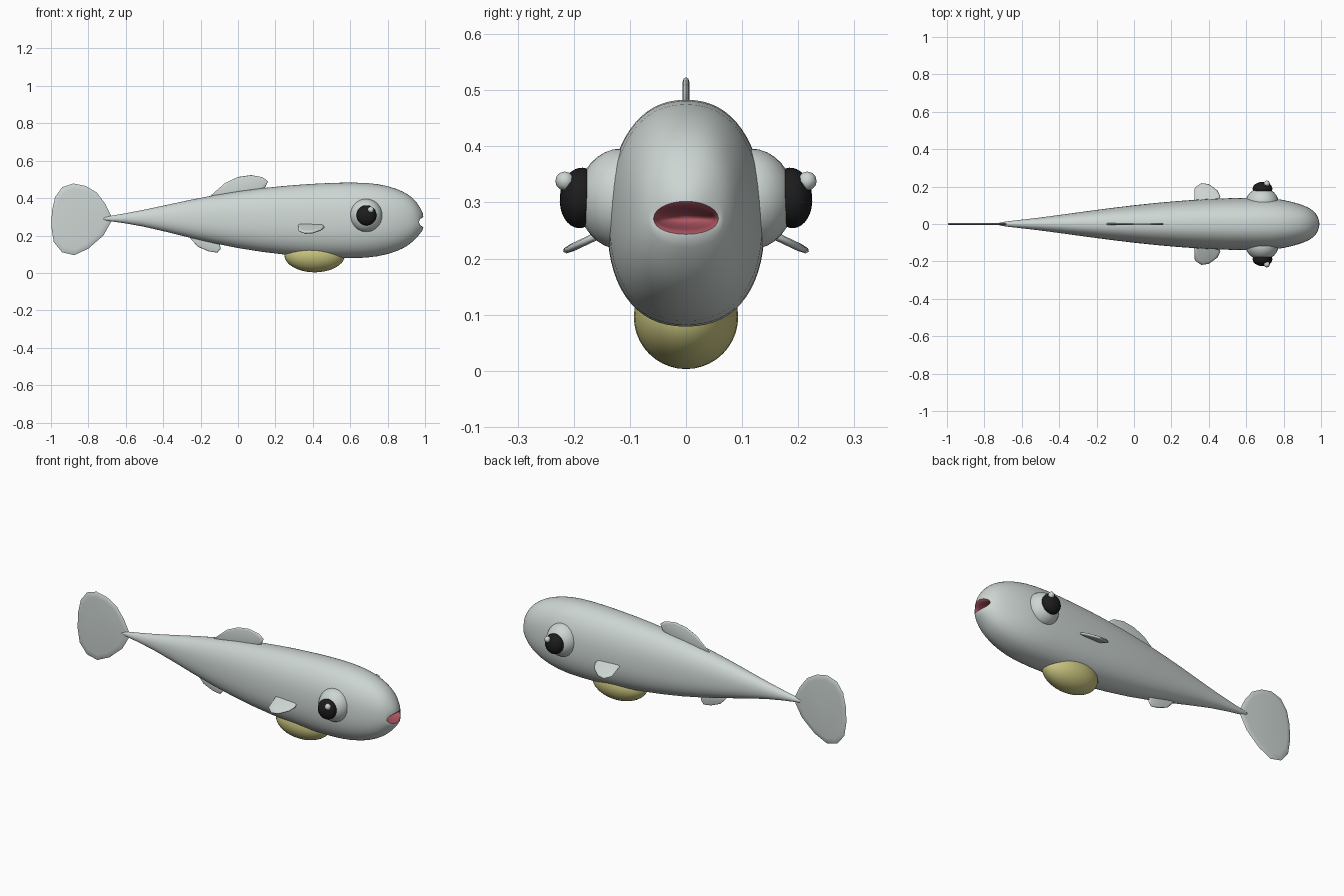
import bpy, bmesh, math
from mathutils import Matrix, Vector

if "Cube" in bpy.data.objects:
    bpy.data.objects.remove(bpy.data.objects["Cube"])


def material(name, rgb):
    m = bpy.data.materials.new(name)
    m.use_nodes = True
    color = (*rgb, 1)
    m.diffuse_color = color
    m.node_tree.nodes["Principled BSDF"].inputs["Base Color"].default_value = color
    return m


skin = material("pale grey", (0.61, 0.67, 0.65))
pink = material("mouth pink", (0.42, 0.09, 0.12))
yellow = material("belly yellow", (0.60, 0.57, 0.22))
black = material("pupil black", (0.012, 0.012, 0.012))


def finish(bm, name, mats, angle=60):
    bmesh.ops.recalc_face_normals(bm, faces=bm.faces)
    mesh = bpy.data.meshes.new(name)
    bm.to_mesh(mesh)
    bm.free()
    for m in mats:
        mesh.materials.append(m)
    ob = bpy.data.objects.new(name, mesh)
    bpy.context.collection.objects.link(ob)
    bpy.ops.object.select_all(action="DESELECT")
    ob.select_set(True)
    bpy.context.view_layer.objects.active = ob
    bpy.ops.object.shade_smooth_by_angle(angle=math.radians(angle))
    return ob


def bridge(bm, a, b):
    n = len(a)
    return [bm.faces.new((a[i], a[(i + 1) % n], b[(i + 1) % n], b[i])) for i in range(n)]


def ellipsoid(name, mat, loc, size, segs=24, rings=16, turn=None):
    bm = bmesh.new()
    bmesh.ops.create_uvsphere(bm, u_segments=segs, v_segments=rings, radius=1)
    m = Matrix.Translation(loc) @ (turn or Matrix()) @ Matrix.Diagonal((*size, 1))
    bmesh.ops.transform(bm, matrix=m, verts=bm.verts)
    return finish(bm, name, [mat])


def fin(name, outline, thick, matrix, inset=0.84):
    """Thin plate with a sharp rim and a raised flat middle on both sides."""
    bm = bmesh.new()
    pts = [Vector((u, v, 0)) for u, v in outline]
    mid = sum(pts, Vector()) / len(pts)
    rim = [bm.verts.new(p) for p in pts]
    for s in (-1, 1):
        slope = [bm.verts.new(mid + (p - mid) * 0.95 + Vector((0, 0, s * thick * 0.7))) for p in pts]
        face = [bm.verts.new(mid + (p - mid) * inset + Vector((0, 0, s * thick))) for p in pts]
        bridge(bm, rim, slope)
        bridge(bm, slope, face)
        bm.faces.new(face)
    bmesh.ops.transform(bm, matrix=matrix, verts=bm.verts)
    return finish(bm, name, [skin])


# Body: rings of (x, top, bottom, half width, backward bend at the sides)
stations = [
    (-0.725, .297, .283, .006, 0), (-0.70, .302, .278, .013, 0),
    (-0.52, .332, .255, .031, 0), (-0.26, .392, .187, .068, 0),
    (0, .440, .128, .102, 0), (.25, .468, .095, .126, 0),
    (.45, .481, .080, .137, 0), (.62, .486, .075, .142, 0),
    (.75, .479, .085, .139, 0), (.85, .452, .113, .119, 0),
    (.915, .419, .148, .097, 0), (.955, .381, .186, .081, .01),
    (.984, .334, .222, .067, .022), (.997, .297, .246, .057, .024),
    (.975, .290, .252, .053, .022), (.94, .285, .256, .045, .01),
    (.91, .277, .265, .02, 0),
]
SKIN_SPANS = 13
SEGS = 32


def powered(v, e):
    return math.copysign(abs(v) ** e, v)


bm = bmesh.new()
rings = []
for x, top, bottom, half, bend in stations:
    ring = []
    for i in range(SEGS):
        a = math.tau * i / SEGS
        e = 0.87 if half > 0.06 else 1
        c, s = powered(math.cos(a), e), powered(math.sin(a), e)
        y = half * c * (1 - 0.05 * s)
        z = (top + bottom) / 2 + (top - bottom) / 2 * s
        ring.append(bm.verts.new((x - bend * c * c, y, z)))
    rings.append(ring)
for k in range(len(rings) - 1):
    for f in bridge(bm, rings[k], rings[k + 1]):
        f.material_index = int(k >= SKIN_SPANS)
bm.faces.new(rings[0])
bm.faces.new(rings[-1]).material_index = 1
body = finish(bm, "body", [skin, pink], 80)
sub = body.modifiers.new("smooth", "SUBSURF")
sub.levels = sub.render_levels = 1

# Yellow belly sac
ellipsoid("belly_sac", yellow, (.41, 0, .096), (.162, .093, .093), 32, 20)

# Fins standing in the middle plane
upright = Matrix.Rotation(math.pi / 2, 4, "X")
tail = [(-.68, .31), (-.71, .37), (-.755, .43), (-.815, .465), (-.88, .478),
        (-.94, .458), (-.978, .405), (-.995, .33), (-.998, .245), (-.985, .165),
        (-.94, .11), (-.875, .095), (-.80, .13), (-.72, .20), (-.68, .27)]
fin("tail_fin", tail, .006, upright)
dorsal = [(-.15, .41), (-.07, .48), (0, .513), (.07, .523), (.13, .512),
          (.16, .49), (.145, .455), (.05, .41)]
fin("dorsal_fin", dorsal, .006, upright)
anal = [(-.255, .185), (-.215, .14), (-.155, .115), (-.11, .108), (-.092, .13),
        (-.10, .16), (-.16, .20)]
fin("anal_fin", anal, .005, upright)

# Side fins and eyes, mirrored across the middle plane
pectoral = [(.32, .10), (.325, .215), (.36, .242), (.40, .235), (.445, .20),
            (.462, .165), (.45, .12), (.42, .08)]
for side, label in ((1, "left"), (-1, "right")):
    flip = Matrix.Diagonal((1, side, 1, 1))
    droop = Matrix.Translation((0, 0, .315)) @ Matrix.Rotation(-.44, 4, "X")
    fin(label + "_side_fin", pectoral, .007, flip @ droop, .75)
    ellipsoid(label + "_eye", skin, (.685, side * .115, .306), (.088, .078, .09))
    ellipsoid(label + "_pupil", black, (.687, side * .188, .308), (.053, .037, .054),
              turn=Matrix.Rotation(side * .08, 4, "X"))
    ellipsoid(label + "_eye_glint", skin, (.71, side * .216, .338), (.017, .017, .017), 8, 6)
